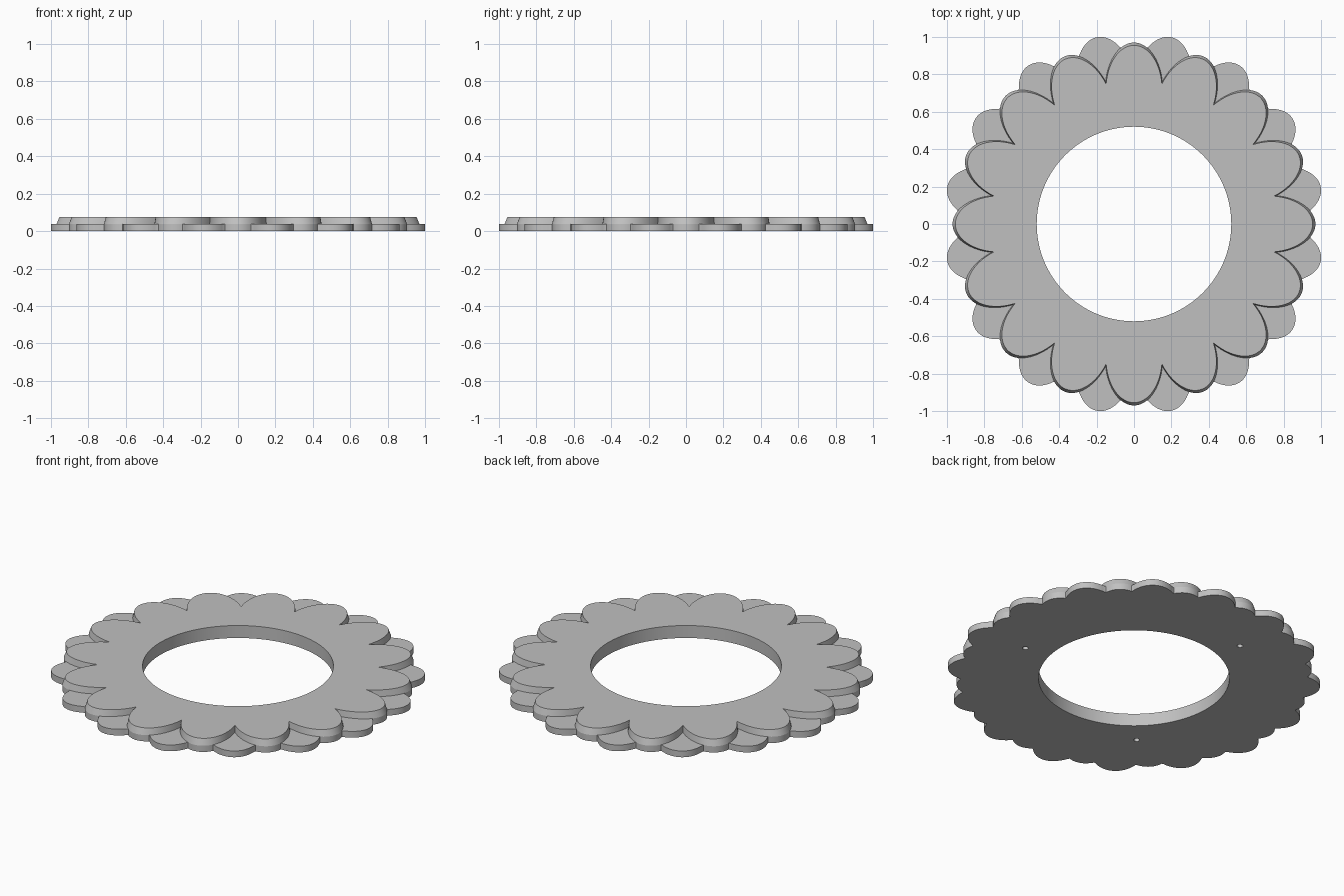
import bpy, bmesh, math

if "Cube" in bpy.data.objects:
    bpy.data.objects.remove(bpy.data.objects["Cube"])

PETALS = 16
STEP = 2 * math.pi / PETALS
N = PETALS * 48            # samples around the ring
HOLE_R = 0.52
Z_STEP, Z_TOP = 0.0375, 0.075

grey = bpy.data.materials.new("plain_grey")
grey.diffuse_color = (0.53, 0.53, 0.53, 1)
grey.use_nodes = True
grey.node_tree.nodes["Principled BSDF"].inputs["Base Color"].default_value = grey.diffuse_color


def petal_radius(angle, centre, a, b, offset):
    """Outer radius of a ring of elliptical petals at a given angle."""
    d = (angle - offset + STEP / 2) % STEP - STEP / 2
    c, s = math.cos(d), math.sin(d)
    qa = (c / a) ** 2 + (s / b) ** 2
    qb = -2 * centre * c / a ** 2
    qc = (centre / a) ** 2 - 1
    disc = qb * qb - 4 * qa * qc
    return (-qb + math.sqrt(disc)) / (2 * qa) if disc > 0 else 0


def upper_top(t):
    return petal_radius(t, 0.72, 0.235, 0.150, 0)


def upper_base(t):
    return petal_radius(t, 0.72, 0.250, 0.154, 0)


def lower(t):
    return max(upper_base(t), petal_radius(t, 0.783, 0.235, 0.150, STEP / 2))


def bore(t):
    return HOLE_R


# Two-tier scalloped ring: loops lofted round the cross-section
sections = [(bore, 0), (lower, 0), (lower, Z_STEP),
            (upper_base, Z_STEP), (upper_top, Z_TOP), (bore, Z_TOP)]
bm = bmesh.new()
loops = []
for radius, z in sections:
    loop = []
    for i in range(N):
        t = 2 * math.pi * i / N
        r = radius(t)
        loop.append(bm.verts.new((r * math.cos(t), r * math.sin(t), z)))
    loops.append(loop)
for k, p in enumerate(loops):
    q = loops[(k + 1) % len(loops)]
    for i in range(N):
        j = (i + 1) % N
        bm.faces.new((p[i], p[j], q[j], q[i]))
bmesh.ops.remove_doubles(bm, verts=bm.verts, dist=1e-5)
bmesh.ops.recalc_face_normals(bm, faces=bm.faces)
mesh = bpy.data.meshes.new("petal_ring")
bm.to_mesh(mesh)
bm.free()
ring = bpy.data.objects.new("petal_ring", mesh)
bpy.context.collection.objects.link(ring)
mesh.materials.append(grey)

# Three blind mounting holes in the underside
for k in range(3):
    t = math.radians(-11.25 + 120 * k)
    bpy.ops.mesh.primitive_cylinder_add(
        vertices=24, radius=0.016, depth=0.08,
        location=(0.675 * math.cos(t), 0.675 * math.sin(t), 0))
    cutter = bpy.context.object
    cutter.name = "mounting_hole_cutter"
    cutter.hide_render = True
    cutter.data.materials.append(grey)
    mod = ring.modifiers.new("mounting_hole", 'BOOLEAN')
    mod.operation = 'DIFFERENCE'
    mod.solver = 'EXACT'
    mod.object = cutter
    bpy.context.view_layer.objects.active = ring
    bpy.ops.object.modifier_apply(modifier=mod.name)
    bpy.data.objects.remove(cutter)

# Smooth petal walls with crisp rims and valleys
bpy.ops.object.select_all(action='DESELECT')
ring.select_set(True)
bpy.context.view_layer.objects.active = ring
bpy.ops.object.shade_smooth_by_angle(angle=math.radians(16))
